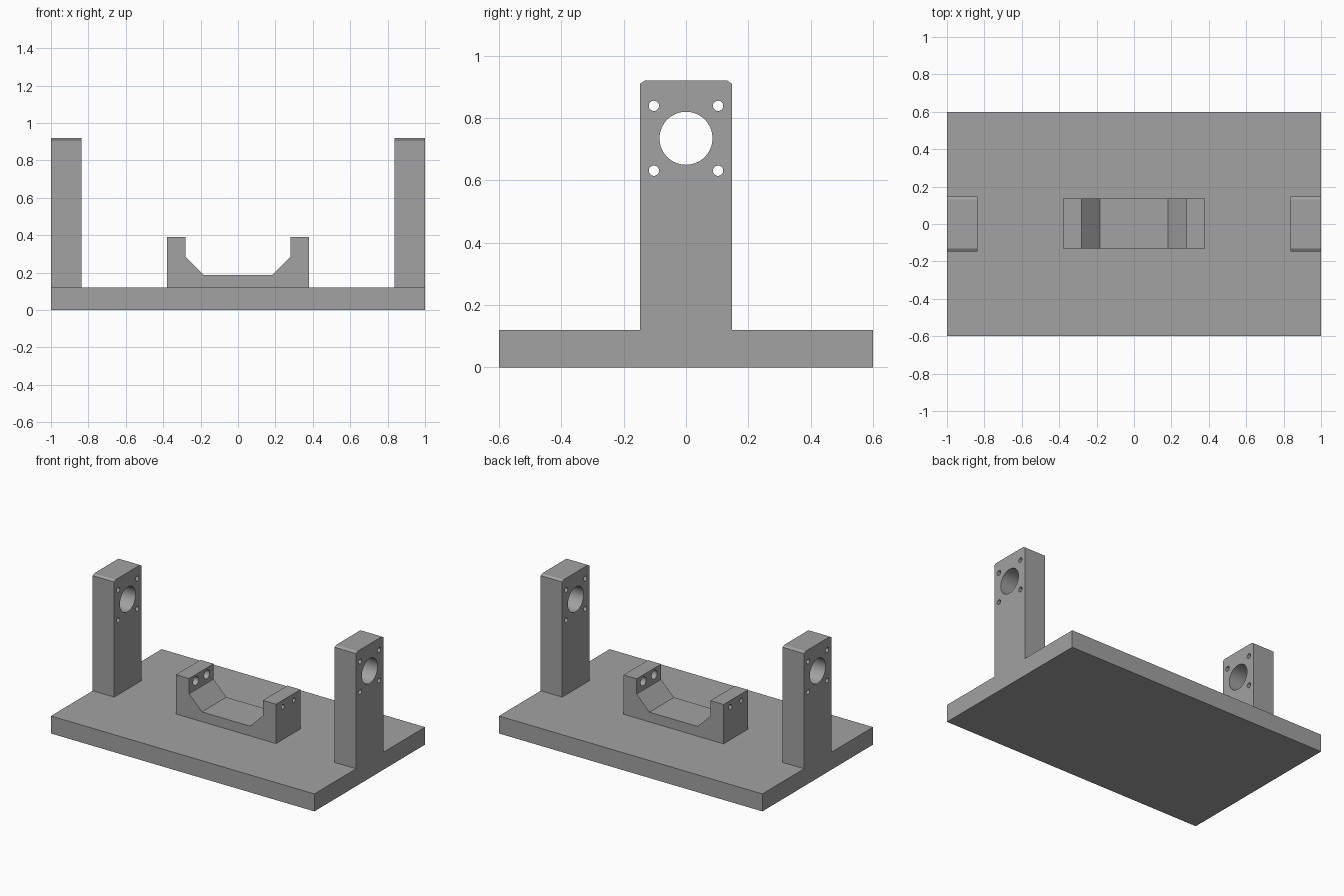
import bpy, bmesh, math
from mathutils import Matrix

if "Cube" in bpy.data.objects:
    bpy.data.objects.remove(bpy.data.objects["Cube"])

grey = bpy.data.materials.new("mid grey")
grey.diffuse_color = (0.36, 0.36, 0.36, 1)
grey.use_nodes = True
grey.node_tree.nodes["Principled BSDF"].inputs["Base Color"].default_value = grey.diffuse_color


def add_object(name, bm):
    bmesh.ops.recalc_face_normals(bm, faces=bm.faces)
    mesh = bpy.data.meshes.new(name)
    bm.to_mesh(mesh)
    bm.free()
    mesh.materials.append(grey)
    obj = bpy.data.objects.new(name, mesh)
    bpy.context.collection.objects.link(obj)
    return obj


def prism(name, profile, axis, start, end):
    """Extrude a (horizontal, z) profile along the x or y axis."""
    bm = bmesh.new()
    place = (lambda h, z: (start, h, z)) if axis == "x" else (lambda h, z: (h, start, z))
    face = bm.faces.new([bm.verts.new(place(h, z)) for h, z in profile])
    out = bmesh.ops.extrude_face_region(bm, geom=[face])
    verts = [v for v in out["geom"] if isinstance(v, bmesh.types.BMVert)]
    d = end - start
    bmesh.ops.translate(bm, verts=verts, vec=(d, 0, 0) if axis == "x" else (0, d, 0))
    return add_object(name, bm)


def bore(radius, x0, x1, y, z, sides):
    """Cylinder along x used as a cutter."""
    bm = bmesh.new()
    m = Matrix.Translation(((x0 + x1) / 2, y, z)) @ Matrix.Rotation(math.pi / 2, 4, "Y")
    bmesh.ops.create_cone(bm, cap_ends=True, segments=sides, radius1=radius,
                          radius2=radius, depth=x1 - x0, matrix=m)
    return add_object("bore_cutter", bm)


def combine(target, tools, operation):
    """Apply booleans to the target and remove the tool objects."""
    bpy.context.view_layer.objects.active = target
    for tool in tools:
        mod = target.modifiers.new("cut", "BOOLEAN")
        mod.operation, mod.solver, mod.object = operation, "EXACT", tool
        bpy.ops.object.modifier_apply(modifier=mod.name)
        bpy.data.objects.remove(tool)


# Base plate
base = prism("base_plate", [(-1, 0), (1, 0), (1, 0.12), (-1, 0.12)], "y", -0.6, 0.6)

# End posts with chamfered tops, rising from the plate
w, top = 0.147, 0.92
post_profile = [(-w, 0.12), (w, 0.12), (w, top - 0.01), (w - 0.015, top),
                (-w + 0.015, top), (-w, top - 0.01)]
for name, x0, x1 in (("left_post", -1, -0.837), ("right_post", 0.837, 1)):
    post = prism(name, post_profile, "x", x0, x1)
    # Bearing bore and four mounting holes
    a, b = x0 - 0.1, x1 + 0.1
    cutters = [bore(0.085, a, b, 0, 0.735, 64)]
    cutters += [bore(0.0165, a, b, y, z, 32) for y in (-0.103, 0.103) for z in (0.631, 0.839)]
    combine(post, cutters, "DIFFERENCE")

# Central cradle with a sloped channel
half = [(0.38, 0.12), (0.38, 0.39), (0.28, 0.39), (0.28, 0.285), (0.183, 0.187)]
cradle = prism("cradle", half + [(-x, z) for x, z in reversed(half)], "y", -0.13, 0.135)

# Counterbored screw holes in the cradle ears
holes = []
for y in (-0.057, 0.062):
    holes.append(bore(0.016, -0.5, 0.5, y, 0.345, 32))
    holes.append(bore(0.03, -0.33, 0.33, y, 0.345, 32))
combine(cradle, holes, "DIFFERENCE")

# Smooth bores, crisp edges
for obj in bpy.context.collection.objects:
    obj.select_set(True)
bpy.context.view_layer.objects.active = base
bpy.ops.object.shade_smooth_by_angle(angle=math.radians(30))
